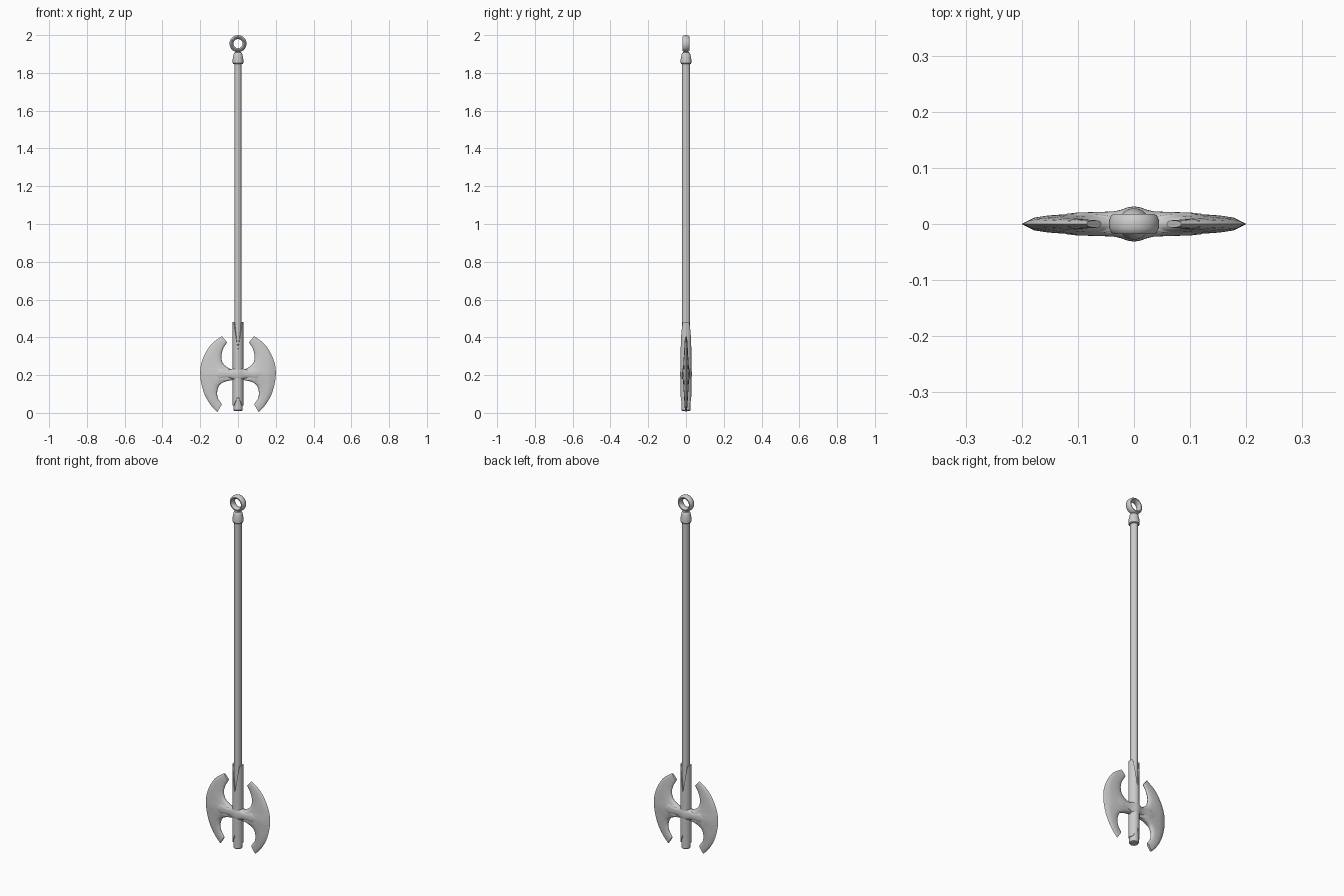
import bpy, bmesh
from math import cos, sin, pi, radians, copysign
from mathutils import Vector

if "Cube" in bpy.data.objects:
    bpy.data.objects.remove(bpy.data.objects["Cube"])


def make(name, verts, faces, angle=35):
    mesh = bpy.data.meshes.new(name)
    mesh.from_pydata(verts, [], faces)
    bm = bmesh.new()
    bm.from_mesh(mesh)
    bmesh.ops.remove_doubles(bm, verts=bm.verts, dist=1e-6)
    bmesh.ops.recalc_face_normals(bm, faces=bm.faces)
    bm.to_mesh(mesh)
    bm.free()
    ob = bpy.data.objects.new(name, mesh)
    bpy.context.collection.objects.link(ob)
    bpy.ops.object.select_all(action='DESELECT')
    ob.select_set(True)
    bpy.context.view_layer.objects.active = ob
    bpy.ops.object.shade_smooth_by_angle(angle=radians(angle))
    return ob


def loft(name, rings, caps=True, wrap=False, angle=35):
    """Skin a list of equal-length closed rings."""
    n, m = len(rings[0]), len(rings)
    verts = [v for r in rings for v in r]
    faces = []
    for i in range(m if wrap else m - 1):
        a, b = i * n, (i + 1) % m * n
        faces += [(a + j, a + (j + 1) % n, b + (j + 1) % n, b + j) for j in range(n)]
    if caps and not wrap:
        faces += [tuple(range(n)), tuple(range((m - 1) * n, m * n))]
    return make(name, verts, faces, angle)


def lathe(name, profile, sides=24, sy=1.0):
    return loft(name, [[(r * cos(2 * pi * k / sides), sy * r * sin(2 * pi * k / sides), z)
                        for k in range(sides)] for r, z in profile])


def smooth_path(pts, steps=4):
    """Catmull-Rom through the points."""
    p = [Vector(q) for q in pts]
    p = [2 * p[0] - p[1]] + p + [2 * p[-1] - p[-2]]
    out = []
    for i in range(1, len(p) - 2):
        a, b, c, d = p[i - 1:i + 3]
        for k in range(steps):
            t = k / steps
            out.append(0.5 * (2 * b + (c - a) * t + (2 * a - 5 * b + 4 * c - d) * t * t
                              + (3 * b - a - 3 * c + d) * t ** 3))
    return out + [p[-2]]


# Shaft, slightly deeper than wide, and its end plug
lathe("shaft", [(0.019, 0.03), (0.019, 1.87)], sy=1.13)
lathe("end_plug", [(0.021, 0.01), (0.024, 0.014), (0.024, 0.12)])

# Pommel cap with neck
lathe("pommel_cap", [(0.025, 1.848), (0.028, 1.852), (0.028, 1.873), (0.025, 1.888),
                     (0.022, 1.902), (0.018, 1.908), (0.010, 1.911), (0.009, 1.922)])

# Hanging ring, wider front to back than it is thick
ring = []
for i in range(40):
    a = 2 * pi * i / 40
    sec = []
    for j in range(14):
        b = 2 * pi * j / 14
        r = 0.0345 + 0.0105 * cos(b)
        sec.append((r * cos(a), 0.0185 * sin(b), 1.955 + r * sin(a)))
    ring.append(sec)
loft("hanging_ring", ring, wrap=True)

# Socket sleeve with pointed side tongues and V notches front and back
N = 48
sleeve = [[], [], [], []]
for k in range(N):
    a = 2 * pi * k / N
    f = min(1.0, 1.25 * abs(cos(a)))
    top, low = 0.33 + 0.15 * f, 0.09 - 0.05 * f
    for ringpts, r, z in zip(sleeve, (0.022, 0.028, 0.028, 0.022), (low, low, top, top)):
        ringpts.append((r * cos(a), r * sin(a), z))
loft("socket_sleeve", sleeve, wrap=True)

# Crescent blades: inner and outer edges joined by a lens-shaped section
inner = smooth_path([(0.085, 0.045), (0.107, 0.08), (0.109, 0.12), (0.09, 0.155), (0.045, 0.172),
                     (0.015, 0.178), (0.015, 0.226), (0.04, 0.232), (0.078, 0.26), (0.088, 0.30),
                     (0.078, 0.34), (0.058, 0.373)])
outer = smooth_path([(0.11, 0.004), (0.135, 0.03), (0.16, 0.065), (0.18, 0.105), (0.193, 0.15),
                     (0.199, 0.185), (0.2, 0.22), (0.197, 0.25), (0.185, 0.29), (0.165, 0.33),
                     (0.135, 0.37), (0.085, 0.406)])
section = [(0, 0), (0.03, 0.4), (0.1, 0.75), (0.25, 0.98), (0.5, 1), (0.75, 0.82), (0.88, 0.62), (1, 0)]
for side, label in ((-1, "left"), (1, "right")):
    rings = []
    for i, (p, q) in enumerate(zip(inner, outer)):
        u = abs(2 * i / (len(inner) - 1) - 1)
        h = 0.0185 - 0.012 * u
        loop = [(s, t) for s, t in section] + [(s, -t) for s, t in section[-2:0:-1]]
        rings.append([(side * (p.x + (q.x - p.x) * s), h * t, p.y + (q.y - p.y) * s) for s, t in loop])
    loft(label + "_blade", rings, angle=40)

# Cross bar through the socket, bulging over it and flaring to pointed ends on the blades
half = [(0, 0.0315, 0.036), (0.012, 0.0295, 0.035), (0.024, 0.025, 0.030), (0.036, 0.0225, 0.025),
        (0.06, 0.0215, 0.022), (0.08, 0.021, 0.027), (0.1, 0.0205, 0.034), (0.122, 0.018, 0.012)]
stations = [(-x, y, z) for x, y, z in half[:0:-1]] + half
bar = []
for x, y, z in stations:
    sec = []
    for k in range(24):
        c, s = cos(2 * pi * k / 24), sin(2 * pi * k / 24)
        sec.append((x, y * copysign(abs(c) ** 0.6, c), 0.206 + z * copysign(abs(s) ** 0.8, s)))
    bar.append(sec)
loft("cross_bar", bar, angle=40)
